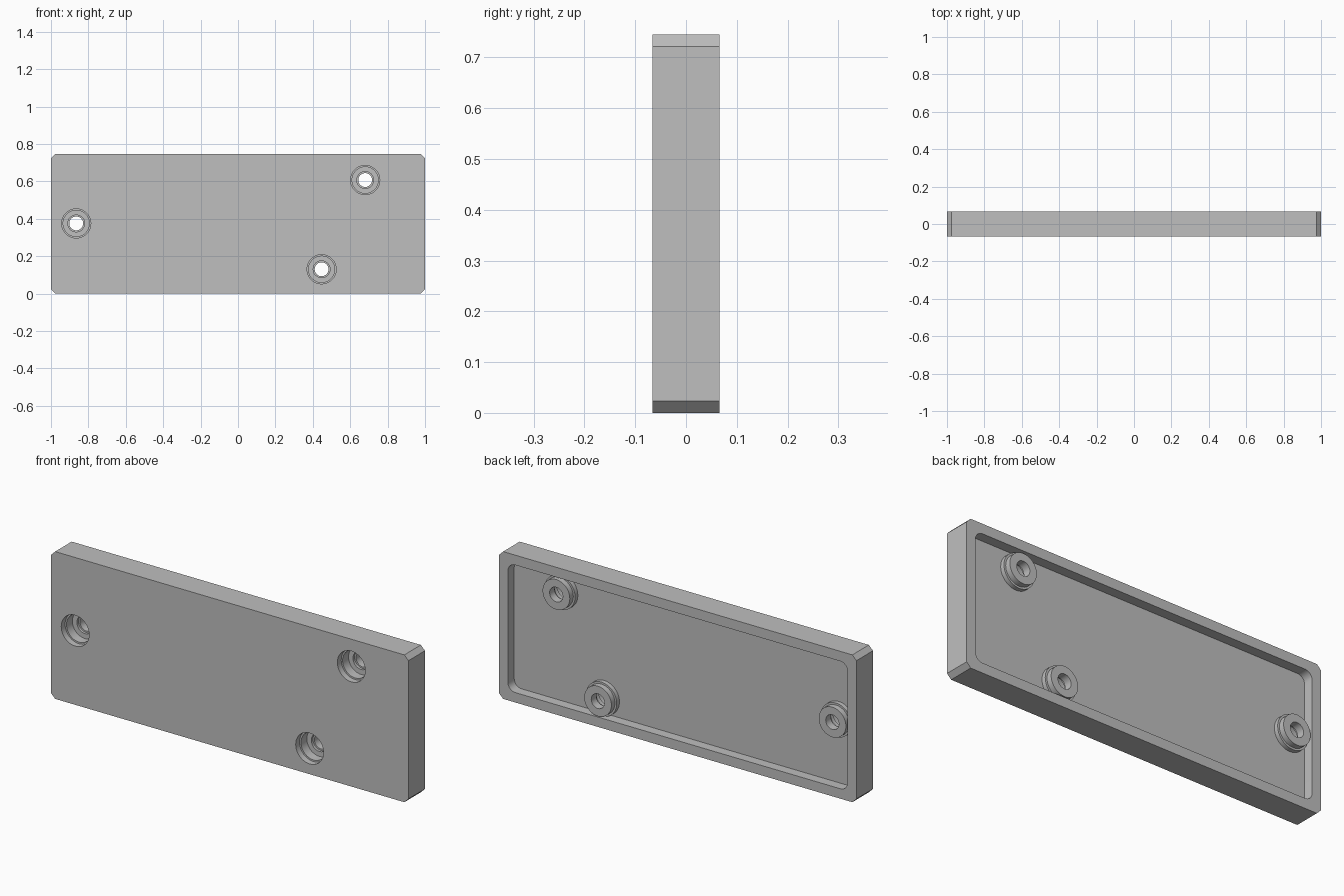
import bpy, bmesh, math

if "Cube" in bpy.data.objects:
    bpy.data.objects.remove(bpy.data.objects["Cube"], do_unlink=True)

HEIGHT, HALF_DEPTH = 0.745, 0.066
RIM, POCKET_DEPTH = 0.05, 0.05
FLOOR = HALF_DEPTH - POCKET_DEPTH
SCREWS = [(-0.865, 0.375), (0.68, 0.607), (0.447, 0.13)]

grey = bpy.data.materials.new("plain grey")
grey.use_nodes = True
grey.diffuse_color = (0.52, 0.52, 0.52, 1)
grey.node_tree.nodes["Principled BSDF"].inputs["Base Color"].default_value = grey.diffuse_color


def make_object(name, bm):
    bmesh.ops.recalc_face_normals(bm, faces=bm.faces)
    mesh = bpy.data.meshes.new(name)
    bm.to_mesh(mesh)
    bm.free()
    obj = bpy.data.objects.new(name, mesh)
    bpy.context.collection.objects.link(obj)
    mesh.materials.append(grey)
    return obj


def block(name, half_x, z0, z1, y0, y1, corner, segments):
    """Slab whose front-to-back edges are bevelled."""
    bm = bmesh.new()
    bmesh.ops.create_cube(bm, size=1)
    for v in bm.verts:
        v.co = (2 * half_x * v.co.x,
                y1 if v.co.y > 0 else y0,
                z1 if v.co.z > 0 else z0)
    edges = [e for e in bm.edges
             if abs(e.verts[0].co.y - e.verts[1].co.y) > 0.01]
    bmesh.ops.bevel(bm, geom=edges, offset=corner, segments=segments,
                    profile=0.5, affect='EDGES')
    return make_object(name, bm)


def turned(name, profile, x, z, sides=48):
    """Solid turned about a front-to-back axis from (radius, y) points."""
    bm = bmesh.new()
    rings = []
    for r, y in profile:
        rings.append([bm.verts.new((x + r * math.cos(2 * math.pi * i / sides), y,
                                    z + r * math.sin(2 * math.pi * i / sides)))
                      for i in range(sides)])
    for a, b in zip(rings, rings[1:]):
        for i in range(sides):
            j = (i + 1) % sides
            bm.faces.new((a[i], a[j], b[j], b[i]))
    bm.faces.new(rings[0])
    bm.faces.new(rings[-1])
    return make_object(name, bm)


def combine(target, tool, operation):
    tool.hide_render = True
    mod = target.modifiers.new(operation, 'BOOLEAN')
    mod.operation, mod.object, mod.solver = operation, tool, 'EXACT'
    bpy.context.view_layer.objects.active = target
    bpy.ops.object.modifier_apply(modifier=mod.name)
    bpy.data.objects.remove(tool, do_unlink=True)


# Plate with chamfered corners and a round-cornered pocket in the back
plate = block("cover_plate", 1, 0, HEIGHT, -HALF_DEPTH, HALF_DEPTH, 0.023, 1)
pocket = block("pocket_cutter", 1 - RIM, RIM, HEIGHT - RIM, FLOOR, 0.2, 0.04, 6)
combine(plate, pocket, 'DIFFERENCE')

# Stepped screw bosses, flush with the back rim
step = FLOOR + 0.022
for x, z in SCREWS:
    boss = turned("boss", [(0.086, FLOOR - 0.008), (0.086, step),
                           (0.076, step), (0.076, HALF_DEPTH)], x, z)
    combine(plate, boss, 'UNION')

# Stepped screw holes, widest at the front
for x, z in SCREWS:
    hole = turned("hole_cutter", [(0.078, -0.2), (0.078, -0.035),
                                  (0.07, -0.035), (0.07, 0.012),
                                  (0.045, 0.012), (0.045, 0.025),
                                  (0.037, 0.025), (0.037, 0.2)], x, z)
    combine(plate, hole, 'DIFFERENCE')

# Smooth the round walls, keep the edges crisp
bpy.ops.object.select_all(action='DESELECT')
plate.select_set(True)
bpy.context.view_layer.objects.active = plate
bpy.ops.object.shade_smooth_by_angle(angle=math.radians(30))
